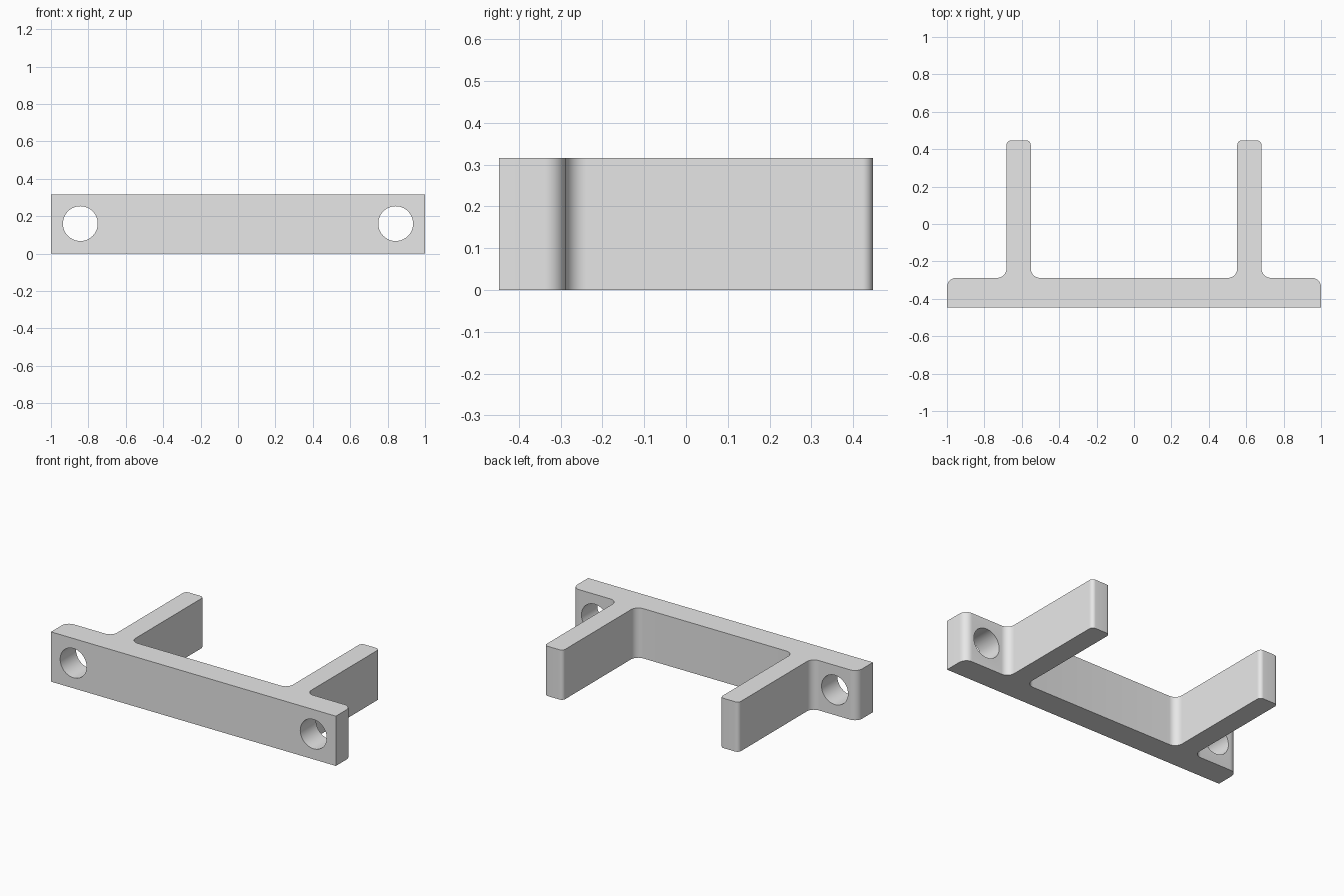
import bpy
import bmesh
import math
from mathutils import Vector

if "Cube" in bpy.data.objects:
    bpy.data.objects.remove(bpy.data.objects["Cube"], do_unlink=True)

HEIGHT = 0.316
FRONT, SHELF, TIP = -0.447, -0.288, 0.447
HOLE_X, HOLE_R = 0.843, 0.093

grey = bpy.data.materials.new("light_grey")
grey.use_nodes = True
colour = (0.8, 0.8, 0.8, 1)
grey.diffuse_color = colour
grey.node_tree.nodes["Principled BSDF"].inputs["Base Color"].default_value = colour


def round_corners(corners, steps=10):
    """Replace each (x, y, radius) right-angle corner by a quarter arc."""
    points = []
    for i, (x, y, r) in enumerate(corners):
        here = Vector((x, y))
        if r == 0:
            points.append(here)
            continue
        before = (Vector(corners[i - 1][:2]) - here).normalized()
        after = (Vector(corners[(i + 1) % len(corners)][:2]) - here).normalized()
        centre = here + (before + after) * r
        for s in range(steps + 1):
            a = math.pi / 2 * s / steps
            points.append(centre - after * r * math.cos(a) - before * r * math.sin(a))
    return points


# Bracket outline: mounting plate with two arms, mirrored across x
half = [(1, FRONT, 0), (1, SHELF, 0.05), (0.682, SHELF, 0.05), (0.682, TIP, 0.025),
        (0.552, TIP, 0.025), (0.552, SHELF, 0.05)]
outline = half + [(-x, y, r) for x, y, r in reversed(half)]

bm = bmesh.new()
face = bm.faces.new([bm.verts.new((p.x, p.y, 0)) for p in round_corners(outline)])
top = bmesh.ops.extrude_face_region(bm, geom=[face])["geom"]
bmesh.ops.translate(bm, vec=(0, 0, HEIGHT),
                    verts=[v for v in top if isinstance(v, bmesh.types.BMVert)])
bmesh.ops.recalc_face_normals(bm, faces=bm.faces)
mesh = bpy.data.meshes.new("bracket")
bm.to_mesh(mesh)
bm.free()
mesh.materials.append(grey)
bracket = bpy.data.objects.new("bracket", mesh)
bpy.context.collection.objects.link(bracket)

# Screw holes through the plate ears
cutters = []
for side, name in ((1, "left"), (-1, "right")):
    bpy.ops.mesh.primitive_cylinder_add(
        vertices=64, radius=HOLE_R, depth=0.4, rotation=(math.pi / 2, 0, 0),
        location=(side * HOLE_X, (FRONT + SHELF) / 2, HEIGHT / 2 + 0.002))
    cutter = bpy.context.object
    cutter.name = name + "_hole_cutter"
    cutter.data.materials.append(grey)
    cutter.hide_render = True
    cutters.append(cutter)
    cut = bracket.modifiers.new(name + "_hole", "BOOLEAN")
    cut.operation = "DIFFERENCE"
    cut.solver = "EXACT"
    cut.object = cutter

# Bake the holes, drop the cutters and smooth the rounded faces
bpy.ops.object.select_all(action="DESELECT")
bracket.select_set(True)
bpy.context.view_layer.objects.active = bracket
for cut in list(bracket.modifiers):
    bpy.ops.object.modifier_apply(modifier=cut.name)
for cutter in cutters:
    bpy.data.objects.remove(cutter, do_unlink=True)
bpy.ops.object.shade_smooth_by_angle(angle=math.radians(30))
